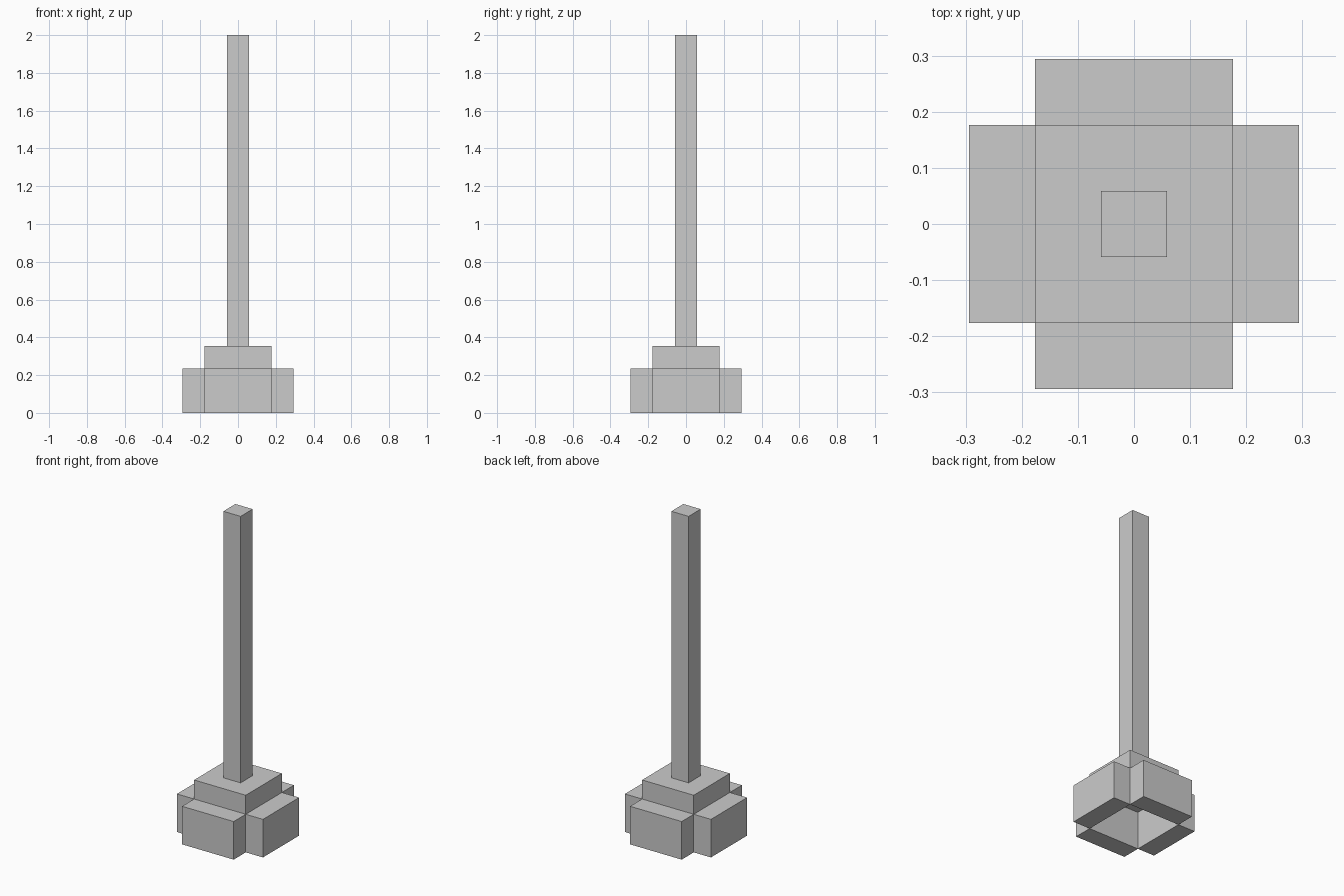
import bpy
import bmesh
from mathutils import Matrix, Vector

if "Cube" in bpy.data.objects:
    bpy.data.objects.remove(bpy.data.objects["Cube"])

U = 2 / 34  # one grid unit of the design


def box(name, lo, hi):
    """Box between two corners given in grid units."""
    lo, hi = Vector(lo) * U, Vector(hi) * U
    bm = bmesh.new()
    bmesh.ops.create_cube(bm, size=1, matrix=Matrix.Translation((lo + hi) / 2)
                          @ Matrix.Diagonal((*(hi - lo), 1)))
    mesh = bpy.data.meshes.new(name)
    bm.to_mesh(mesh)
    bm.free()
    obj = bpy.data.objects.new(name, mesh)
    bpy.context.collection.objects.link(obj)
    return obj


# Upright pole
box("pole", (-1, -1, 6), (1, 1, 34))

# Raised cap of the base, open space beneath it
box("base_cap", (-3, -3, 4), (3, 3, 6))

# Four blocks around the hollow centre
for s, side, end in ((1, "right", "back"), (-1, "left", "front")):
    a, b = sorted((3 * s, 5 * s))
    box(side + "_block", (a, -3, 0), (b, 3, 4))
    box(end + "_block", (-3, a, 0), (3, b, 4))
